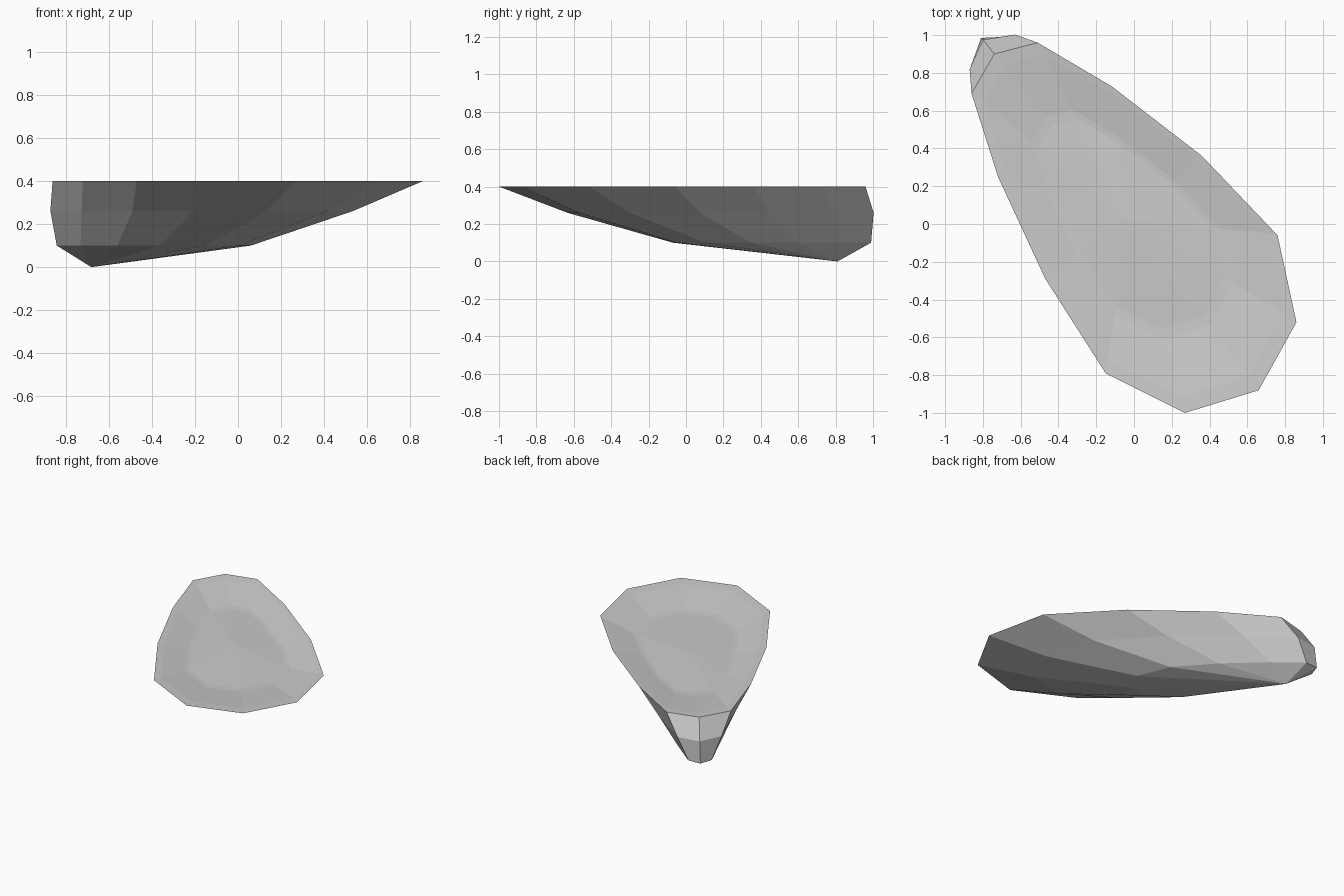
import bpy, bmesh

if "Cube" in bpy.data.objects:
    bpy.data.objects.remove(bpy.data.objects["Cube"])

# Rim outline of the leaning faceted rock dish, counter-clockwise from above
RIM = [(0.86, -0.52), (0.76, -0.06), (0.36, 0.36), (-0.12, 0.73),
       (-0.51, 0.96), (-0.74, 0.90), (-0.86, 0.69), (-0.72, 0.25),
       (-0.47, -0.29), (-0.15, -0.79), (0.27, -1.0), (0.66, -0.88)]

bm = bmesh.new()


def ring(a, b, d, cx, cy, z):
    """Copy of the rim, squeezed by a symmetric matrix and shifted."""
    return [bm.verts.new((a * x + b * y + cx, b * x + d * y + cy, z)) for x, y in RIM]


def bridge(low, high):
    n = len(low)
    for i in range(n):
        j = (i + 1) % n
        bm.faces.new((low[i], low[j], high[j], high[i]))


def fan(loop, tip):
    n = len(loop)
    for i in range(n):
        bm.faces.new((loop[i], loop[(i + 1) % n], tip))


# Outer hull, from the low off-centre tip up to the rim, then the shallow hollow
rings = [
    ring(0.447, -0.109, 0.497, -0.381, 0.457, 0.10),
    ring(0.754, -0.088, 0.80, -0.161, 0.19, 0.26),
    ring(1, 0, 1, 0, 0, 0.40),
    ring(0.925, 0, 0.925, 0, 0.01, 0.395),
    ring(0.62, 0, 0.62, -0.01, 0.01, 0.36),
    ring(0.57, 0, 0.57, -0.01, 0.01, 0.358),
]
for low, high in zip(rings, rings[1:]):
    bridge(low, high)
fan(rings[0], bm.verts.new((-0.68, 0.81, 0.0)))
fan(rings[-1], bm.verts.new((-0.05, 0.03, 0.375)))

bmesh.ops.recalc_face_normals(bm, faces=bm.faces)
mesh = bpy.data.meshes.new("rock_dish")
bm.to_mesh(mesh)
bm.free()
bpy.context.collection.objects.link(bpy.data.objects.new("rock_dish", mesh))
